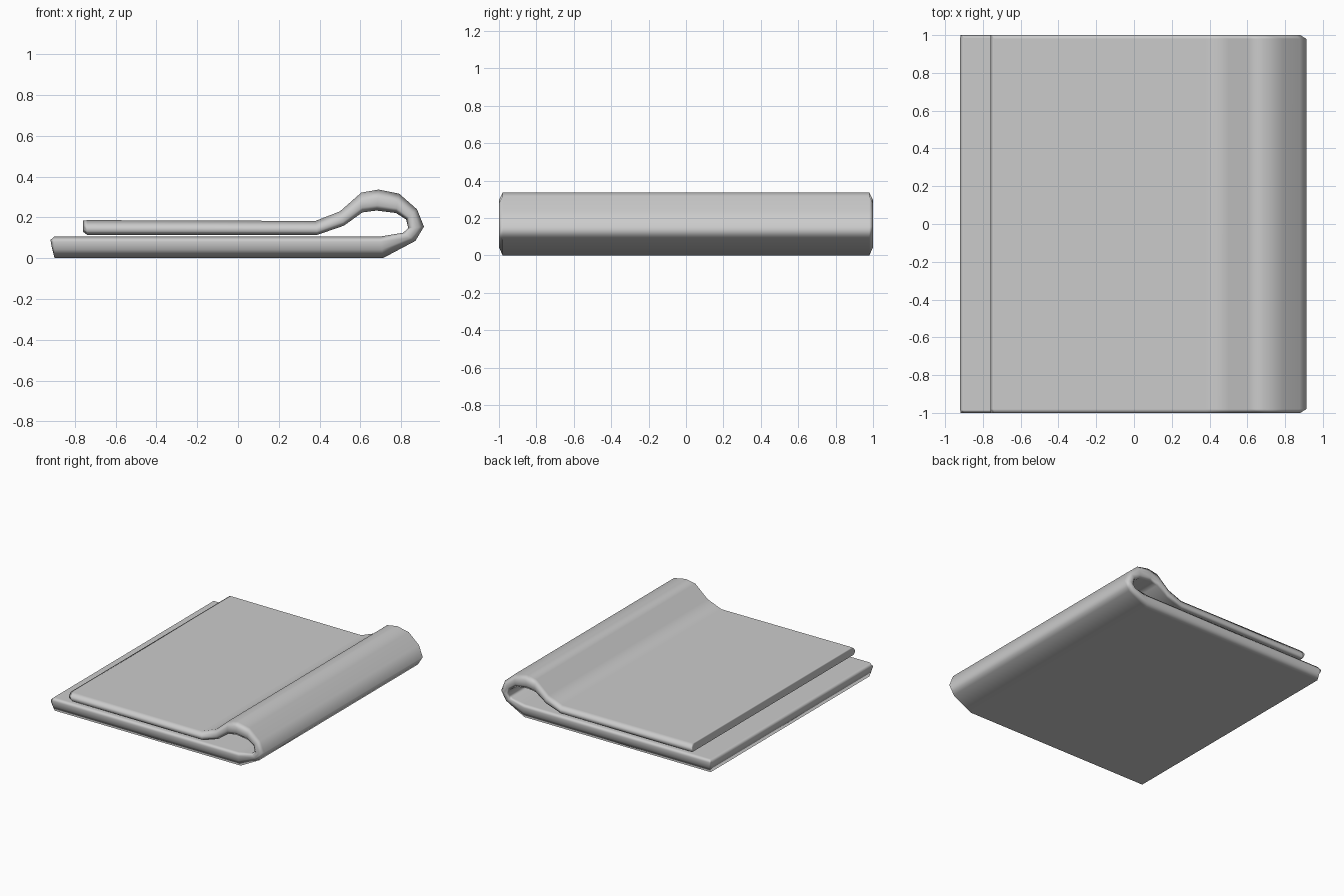
import bpy, bmesh
from mathutils import Vector

if "Cube" in bpy.data.objects:
    bpy.data.objects.remove(bpy.data.objects["Cube"])

# Side profile of the folded sheet: (outer x, outer z, inner x, inner z) per station
STATIONS = [
    (-0.915, 0.060, -0.920, 0.090),   # free edge of the lower leaf
    (-0.900, 0.000, -0.900, 0.107),
    (0.710, 0.000, 0.700, 0.107),     # start of the rolled fold
    (0.870, 0.085, 0.810, 0.125),
    (0.912, 0.155, 0.835, 0.148),
    (0.878, 0.240, 0.825, 0.190),
    (0.790, 0.317, 0.775, 0.222),
    (0.690, 0.337, 0.680, 0.234),
    (0.605, 0.322, 0.610, 0.225),
    (0.500, 0.230, 0.520, 0.160),
    (0.380, 0.183, 0.390, 0.115),     # upper leaf
    (-0.740, 0.187, -0.740, 0.115),
    (-0.760, 0.184, -0.760, 0.130),   # free edge of the upper leaf
]


def section(ox, oz, ix, iz):
    """Ring around the sheet thickness, with softened y ends."""
    o, i = Vector((ox, 0, oz)), Vector((ix, 0, iz))
    half = [(0.0, 0.98), (0.4, 1.0), (0.75, 1.0), (1.0, 0.985)]
    ring = half + [(t, -y) for t, y in reversed(half)]
    return [o.lerp(i, t) + Vector((0, y, 0)) for t, y in ring]


# Folded sheet lofted through the stations
bm = bmesh.new()
rings = [[bm.verts.new(p) for p in section(*s)] for s in STATIONS]
for a, b in zip(rings, rings[1:]):
    for k in range(len(a)):
        n = (k + 1) % len(a)
        bm.faces.new((a[k], a[n], b[n], b[k]))
bm.faces.new(rings[0])
bm.faces.new(rings[-1])
bmesh.ops.recalc_face_normals(bm, faces=bm.faces[:])

mesh = bpy.data.meshes.new("folded_sheet")
bm.to_mesh(mesh)
bm.free()
sheet = bpy.data.objects.new("folded_sheet", mesh)
bpy.context.collection.objects.link(sheet)

# Smooth shading that keeps the broad leaves flat
for poly in mesh.polygons:
    poly.use_smooth = True
weighted = sheet.modifiers.new("flat_leaves", 'WEIGHTED_NORMAL')
weighted.weight = 70
